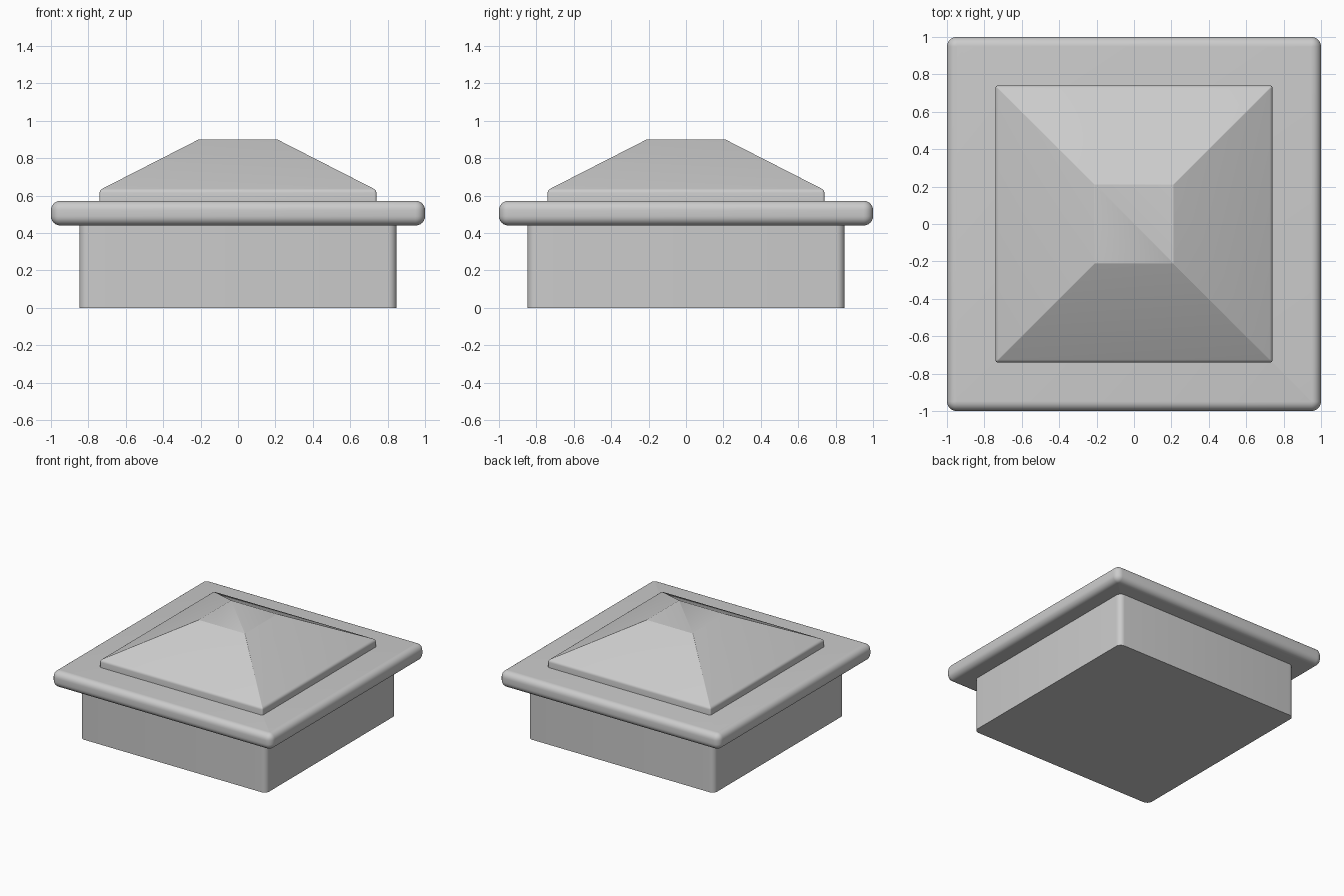
import bpy, bmesh, math

if "Cube" in bpy.data.objects:
    bpy.data.objects.remove(bpy.data.objects["Cube"])


def ring(half, z, radius, segs=6):
    """Rounded square outline at height z."""
    pts = []
    for q, (sx, sy) in enumerate([(1, 1), (-1, 1), (-1, -1), (1, -1)]):
        for i in range(segs + 1):
            a = math.pi / 2 * (q + i / segs)
            pts.append((sx * (half - radius) + radius * math.cos(a),
                        sy * (half - radius) + radius * math.sin(a), z))
    return pts


def loft(name, profile, angle=20):
    """Capped solid through (half width, z, corner radius) sections."""
    bm = bmesh.new()
    rings = [[bm.verts.new(p) for p in ring(*s)] for s in profile]
    n = len(rings[0])
    for a, b in zip(rings, rings[1:]):
        for i in range(n):
            j = (i + 1) % n
            bm.faces.new((a[i], a[j], b[j], b[i]))
    bm.faces.new(rings[0][::-1])
    bm.faces.new(rings[-1])
    bmesh.ops.remove_doubles(bm, verts=bm.verts, dist=1e-5)
    bmesh.ops.recalc_face_normals(bm, faces=bm.faces)
    me = bpy.data.meshes.new(name)
    bm.to_mesh(me)
    bm.free()
    ob = bpy.data.objects.new(name, me)
    bpy.context.collection.objects.link(ob)
    bpy.context.view_layer.objects.active = ob
    ob.select_set(True)
    bpy.ops.object.shade_smooth_by_angle(angle=math.radians(angle))
    ob.select_set(False)
    return ob


# Post sleeve with rounded vertical corners
loft("base_sleeve", [(0.848, 0, 0.045), (0.848, 0.445, 0.045)])

# Overhanging flange with rounded edges
r, lo, hi = 0.05, 0.44, 0.572
steps = [math.radians(-90 + 15 * i) for i in range(13)]
flange = []
for a in steps[:7]:
    flange.append((1 - r + r * math.cos(a), lo + r + r * math.sin(a), 0.002 + r * math.cos(a)))
for a in steps[6:]:
    flange.append((1 - r + r * math.cos(a), hi - r + r * math.sin(a), 0.002 + r * math.cos(a)))
loft("flange", flange)

# Truncated pyramid cap with a short upright rim
loft("pyramid_cap", [(0.74, 0.56, 0.012), (0.74, 0.615, 0.012), (0.738, 0.624, 0.011),
                     (0.733, 0.631, 0.008), (0.725, 0.637, 0.004), (0.21, 0.9, 0.001)], 24)
